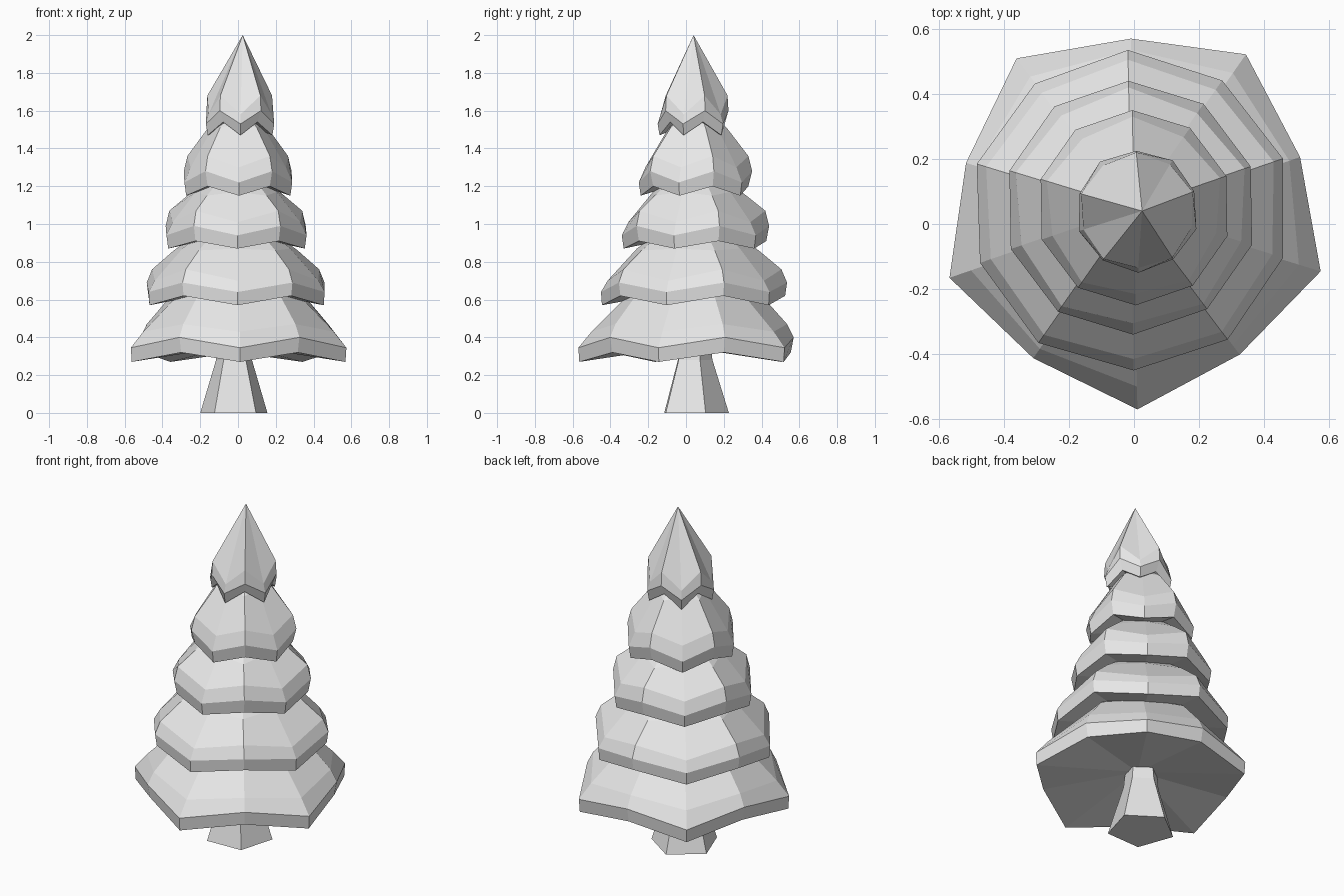
import bpy
import bmesh
import math

cube = bpy.data.objects.get("Cube")
if cube:
    bpy.data.objects.remove(cube, do_unlink=True)

GREY = (0.8, 0.8, 0.8, 1.0)
mat = bpy.data.materials.new("plain_grey")
mat.use_nodes = True
mat.diffuse_color = GREY
mat.node_tree.nodes["Principled BSDF"].inputs["Base Color"].default_value = GREY


def polar(center, r, degrees, z):
    a = math.radians(degrees)
    return (center[0] + r * math.cos(a), center[1] + r * math.sin(a), z)


def lofted(name, rings, bottom, top):
    """Join rings of equal point count, closing both ends with fans."""
    bm = bmesh.new()
    loops = [[bm.verts.new(p) for p in ring] for ring in rings]
    n = len(loops[0])
    low, high = bm.verts.new(bottom), bm.verts.new(top)
    for i in range(n):
        j = (i + 1) % n
        bm.faces.new((low, loops[0][j], loops[0][i]))
        bm.faces.new((high, loops[-1][i], loops[-1][j]))
        for a, b in zip(loops, loops[1:]):
            bm.faces.new((a[i], a[j], b[j], b[i]))
    bmesh.ops.recalc_face_normals(bm, faces=bm.faces)
    mesh = bpy.data.meshes.new(name)
    bm.to_mesh(mesh)
    bm.free()
    mesh.materials.append(mat)
    obj = bpy.data.objects.new(name, mesh)
    bpy.context.collection.objects.link(obj)
    return obj


def tier(name, center, profile, bottom_z, apex):
    """Ten-sided skirt: drooping corners alternate with raised middles."""
    rings = []
    for corner, middle in profile:
        rings.append([polar(center, *(
            (middle[0], 271 + 36 * k, middle[1]) if k % 2
            else (corner[0], 271 + 36 * k, corner[1]))) for k in range(10)])
    return lofted(name, rings, (center[0], center[1], bottom_z), apex)


# Flared five-sided trunk
trunk_center = (-0.02, 0.04)
lofted("trunk",
       [[polar(trunk_center, r, 20 + 72 * k, z) for k in range(5)]
        for r, z in ((0.187, 0), (0.1, 0.28), (0.085, 0.42))],
       (-0.02, 0.04, 0), (-0.02, 0.04, 0.42))

# Foliage, each profile row: (corner radius, height), (middle radius, height)
tier("bottom_foliage", (0, 0.03),
     [((0.595, 0.27), (0.525, 0.32)),
      ((0.6, 0.345), (0.54, 0.40)),
      ((0.53, 0.43), (0.505, 0.47)),
      ((0.34, 0.62), (0.38, 0.61))], 0.36, (0, 0.04, 0.85))

tier("lower_foliage", (-0.01, 0.04),
     [((0.485, 0.57), (0.485, 0.62)),
      ((0.49, 0.64), (0.495, 0.69)),
      ((0.455, 0.70), (0.465, 0.76)),
      ((0.30, 0.87), (0.345, 0.86))], 0.66, (0, 0.04, 1.1))

tier("middle_foliage", (-0.01, 0.05),
     [((0.38, 0.87), (0.375, 0.91)),
      ((0.39, 0.94), (0.39, 0.99)),
      ((0.355, 1.01), (0.37, 1.07)),
      ((0.225, 1.17), (0.27, 1.15))], 0.95, (0, 0.05, 1.35))

tier("upper_foliage", (0, 0.05),
     [((0.29, 1.15), (0.28, 1.20)),
      ((0.30, 1.22), (0.30, 1.28)),
      ((0.265, 1.30), (0.28, 1.36)),
      ((0.13, 1.53), (0.165, 1.51))], 1.24, (0.01, 0.05, 1.65))

tier("top_foliage", (0.01, 0.04),
     [((0.18, 1.47), (0.155, 1.54)),
      ((0.19, 1.53), (0.185, 1.60)),
      ((0.175, 1.58), (0.18, 1.68))], 1.54, (0.025, 0.04, 2.0))
